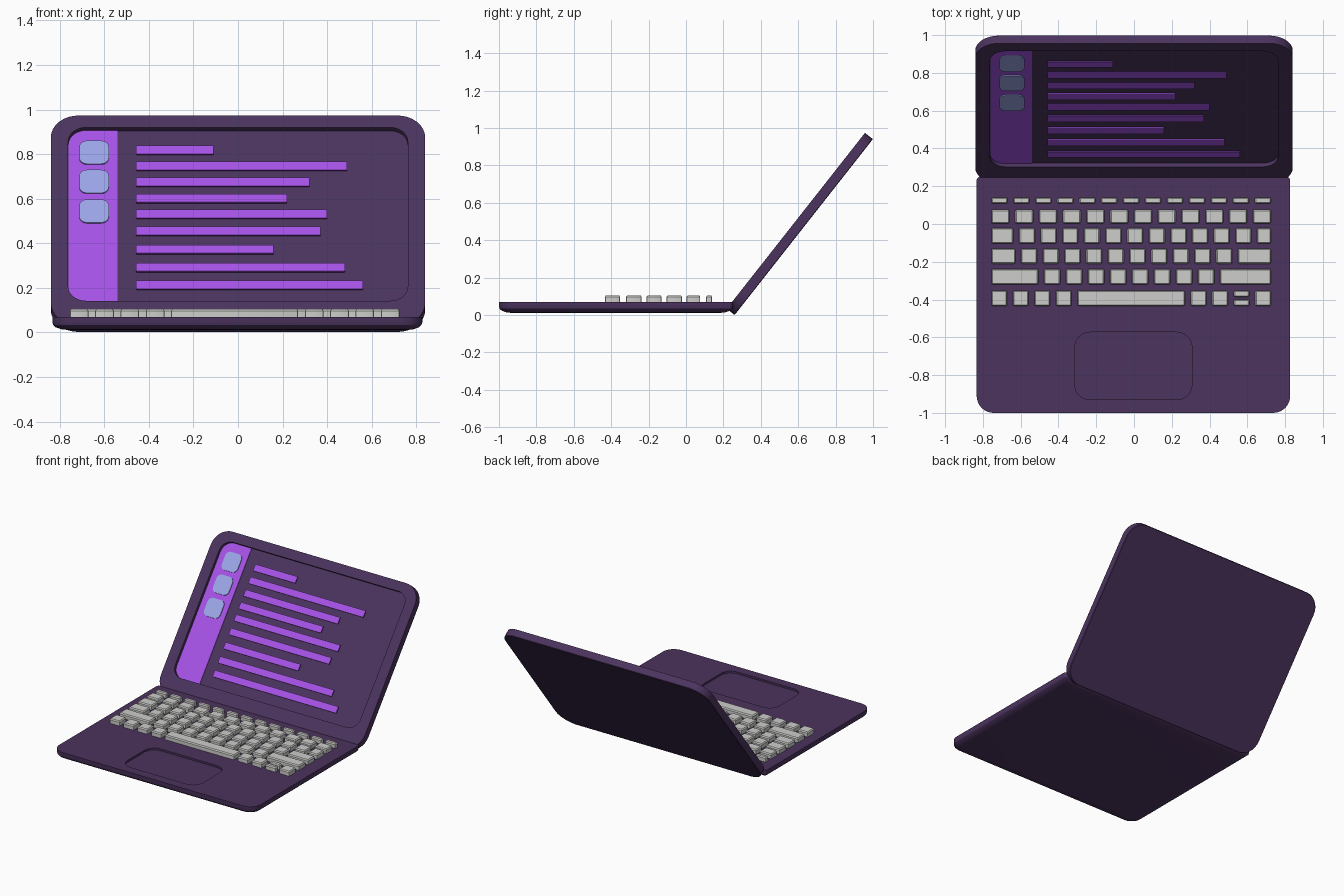
import bpy, bmesh, math

if "Cube" in bpy.data.objects:
    bpy.data.objects.remove(bpy.data.objects["Cube"])


def material(name, rgb):
    m = bpy.data.materials.new(name)
    lin = [c / 12.92 if c <= 0.04045 else ((c + 0.055) / 1.055) ** 2.4
           for c in (v / 255 for v in rgb)]
    m.diffuse_color = (*lin, 1)
    m.use_nodes = True
    m.node_tree.nodes["Principled BSDF"].inputs["Base Color"].default_value = m.diffuse_color
    return m


BODY = material("dark purple", (75, 51, 94))
VIOLET = material("bright violet", (168, 84, 234))
ICON = material("pale blue", (157, 167, 233))
KEY = material("light grey", (205, 205, 203))


def rounded(x0, x1, y0, y1, radii, z, inset=0.0, seg=8):
    """Rounded rectangle loop; radii order: right-back, left-back, left-front, right-front."""
    x0, x1, y0, y1 = x0 + inset, x1 - inset, y0 + inset, y1 - inset
    pts = []
    corners = ((x1, y1, -1, -1), (x0, y1, 1, -1), (x0, y0, 1, 1), (x1, y0, -1, 1))
    for k, ((cx, cy, sx, sy), r) in enumerate(zip(corners, radii)):
        r = max(r - inset, 0.002)
        for i in range(seg + 1):
            a = math.pi / 2 * (k + i / seg)
            pts.append((cx + sx * r + r * math.cos(a), cy + sy * r + r * math.sin(a), z))
    return pts


def loft(bm, loops):
    """Skin a stack of equal-length loops and cap both ends."""
    rings = [[bm.verts.new(p) for p in loop] for loop in loops]
    n = len(rings[0])
    for a, b in zip(rings, rings[1:]):
        for i in range(n):
            j = (i + 1) % n
            bm.faces.new((a[i], a[j], b[j], b[i]))
    bm.faces.new(rings[0][::-1])
    bm.faces.new(rings[-1])


def finish(bm, name, mat, tilted=False):
    bmesh.ops.recalc_face_normals(bm, faces=bm.faces)
    me = bpy.data.meshes.new(name)
    bm.to_mesh(me)
    bm.free()
    me.materials.append(mat)
    me.shade_smooth()
    me.set_sharp_from_angle(angle=math.radians(30))
    ob = bpy.data.objects.new(name, me)
    bpy.context.collection.objects.link(ob)
    if tilted:
        ob.location = (0, 0.26, 0)
        ob.rotation_euler = (math.atan2(0.786, 0.618), 0, 0)
    return ob


# Base: filleted underside, sharp top edge, recessed trackpad
bm = bmesh.new()
base = (-0.833, 0.827, -1.0, 0.25, (0.02, 0.02, 0.09, 0.09))
steps = ((0.07, 0.011), (0.04, 0.014), (0.015, 0.023), (0.003, 0.034), (0, 0.045), (0, 0.07))
loops = [rounded(*base, z, inset) for inset, z in steps]
pad = (-0.313, 0.307, -0.93, -0.573, (0.08,) * 4)
loops += [rounded(*pad, 0.07), rounded(*pad, 0.056)]
loft(bm, loops)
finish(bm, "base_with_trackpad", BODY)

# Lid: slab with recessed screen, built flat and tilted back
bm = bmesh.new()
lid = (-0.84, 0.84, 0.0, 1.196, (0.125,) * 4)
screen = (-0.762, 0.762, 0.138, 1.128, (0.08,) * 4)
loft(bm, [rounded(*lid, 0, 0.003), rounded(*lid, 0.003), rounded(*lid, 0.054),
          rounded(*screen, 0.054), rounded(*screen, 0.029)])
finish(bm, "lid", BODY, True)

# Screen sidebar
bm = bmesh.new()
side = (-0.761, -0.54, 0.139, 1.127, (0, 0.08, 0.08, 0))
loft(bm, [rounded(*side, 0.028), rounded(*side, 0.033)])
finish(bm, "screen_sidebar", VIOLET, True)

# Sidebar icons
bm = bmesh.new()
for v in (0.998, 0.832, 0.663):
    box = (-0.712, -0.58, v - 0.066, v + 0.066, (0.035,) * 4)
    loft(bm, [rounded(*box, 0.032), rounded(*box, 0.039)])
finish(bm, "screen_icons", ICON, True)

# Text-like bars on the screen
bm = bmesh.new()
bars = ((0.82, -0.11), (0.748, 0.49), (0.675, 0.32), (0.603, 0.22), (0.533, 0.40),
        (0.455, 0.37), (0.374, 0.16), (0.293, 0.48), (0.214, 0.56))
for z, right in bars:
    v = (z - 0.03) / 0.786
    box = (-0.457, right, v - 0.024, v + 0.024, (0,) * 4)
    loft(bm, [rounded(*box, 0.041, seg=1), rounded(*box, 0.049, seg=1)])
finish(bm, "screen_bars", VIOLET, True)

# Keyboard: each row is (front y, back y, relative key widths)
rows = (
    (0.108, 0.140, [1] * 13),
    (0.003, 0.076, [1] * 12),
    (-0.104, -0.021, [22] + [16] * 11 + [14]),
    (-0.211, -0.130, [24] + [16] * 10 + [33]),
    (-0.320, -0.237, [46] + [16] * 8 + [50]),
    (-0.434, -0.352, [16] * 4 + [109] + [16] * 4),
)
LEFT, RIGHT, GAP = -0.755, 0.725, 0.03


def add_key(bm, x0, x1, y0, y1):
    box = (x0, x1, y0, y1, (0.008,) * 4)
    loft(bm, [rounded(*box, z, i, seg=2) for i, z in ((0, 0.066), (0, 0.097), (0.006, 0.105))])


bm = bmesh.new()
for r, (y0, y1, widths) in enumerate(rows):
    unit = (RIGHT - LEFT - GAP * (len(widths) - 1)) / sum(widths)
    x = LEFT
    for k, w in enumerate(widths):
        x1 = x + w * unit
        if r == 5 and k == 7:  # stacked half-height arrow keys
            add_key(bm, x, x1, y0, y0 + 0.034)
            add_key(bm, x, x1, y1 - 0.034, y1)
        else:
            add_key(bm, x, x1, y0, y1)
        x = x1 + GAP
finish(bm, "keyboard_keys", KEY)
